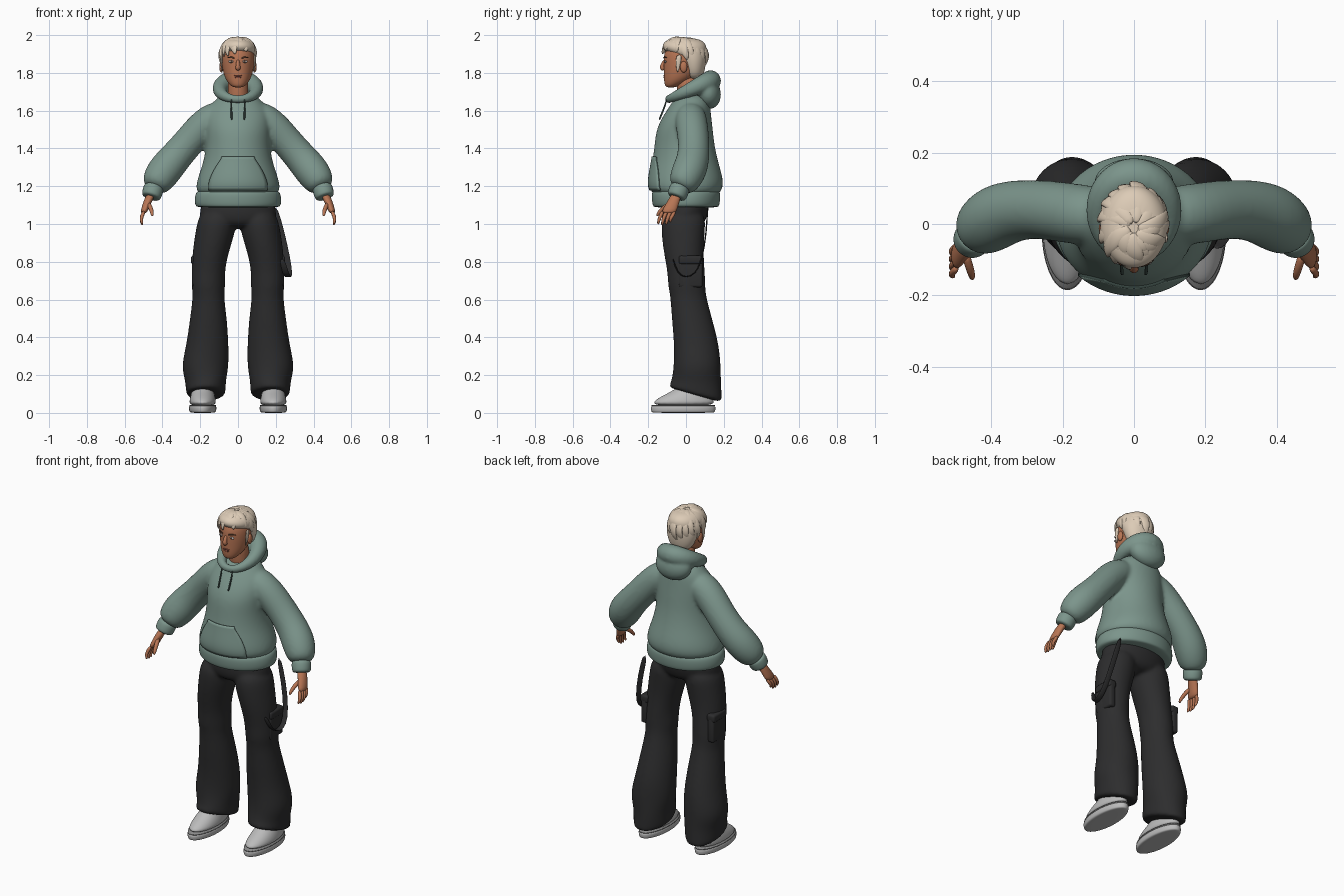
import bpy, bmesh, math, random
from mathutils import Vector, Matrix

random.seed(4)
if "Cube" in bpy.data.objects:
    bpy.data.objects.remove(bpy.data.objects["Cube"])


def material(name, r, g, b):
    m = bpy.data.materials.new(name)
    m.use_nodes = True
    m.diffuse_color = (r, g, b, 1)
    m.node_tree.nodes["Principled BSDF"].inputs["Base Color"].default_value = (r, g, b, 1)
    return m


SAGE = material("sage fabric", .2, .3, .26)
SEAM = material("dark sage seam", .05, .08, .07)
BLACK = material("black fabric", .026, .026, .027)
GREY = material("shoe grey", .5, .5, .5)
SHADE = material("shoe trim grey", .25, .25, .25)
BLOND = material("pale blond hair", .72, .6, .47)
SKIN = material("skin", .48, .18, .09)
LIP = material("lips", .3, .09, .06)
BROWN = material("brow brown", .1, .045, .025)
WHITE = material("eye white", .55, .55, .55)


def skin_rings(bm, rings, closed=False):
    """Join rings of points into a tube with capped ends."""
    vs = [[bm.verts.new(p) for p in ring] for ring in rings]
    n = len(vs[0])
    pairs = list(zip(vs, vs[1:])) + ([(vs[-1], vs[0])] if closed else [])
    for a, b in pairs:
        for i in range(n):
            j = (i + 1) % n
            bm.faces.new((a[i], a[j], b[j], b[i]))
    if not closed:
        bm.faces.new(vs[0])
        bm.faces.new(vs[-1])


def loft(bm, rings, s=1, n=20, fold=0):
    """Level ellipses: x, y, z, half width, half depth, optional tilt."""
    out = []
    for x, y, z, rx, ry, *tilt in rings:
        ring = []
        for i in range(n):
            a = math.tau * i / n
            k = 1 + fold * math.sin(3 * a + z * 45)
            dy = ry * k * math.sin(a)
            ring.append((s * (x + rx * k * math.cos(a)), y + dy, z + dy * (tilt[0] if tilt else 0)))
        out.append(ring)
    skin_rings(bm, out)


def sweep(bm, path, s=1, n=12, flat=1, ref=(1, 0, 0), closed=False):
    """Round or flat section along points of x, y, z, radius."""
    pts = [Vector((s * p[0], p[1], p[2])) for p in path]
    out, last = [], len(pts) - 1
    for i, p in enumerate(pts):
        if closed:
            t = pts[(i + 1) % len(pts)] - pts[i - 1]
        else:
            t = pts[min(i + 1, last)] - pts[max(i - 1, 0)]
        t.normalize()
        u = Vector(ref)
        u = (u - t * u.dot(t)).normalized()
        v = t.cross(u)
        r = path[i][3]
        out.append([p + u * r * math.cos(math.tau * k / n) + v * r * flat * math.sin(math.tau * k / n)
                    for k in range(n)])
    skin_rings(bm, out, closed)


def ball(bm, c, r, turn=0):
    m = Matrix.Translation(c) @ Matrix.Rotation(turn, 4, 'X') @ Matrix.Diagonal((*r, 1))
    bmesh.ops.create_uvsphere(bm, u_segments=20, v_segments=12, radius=1, matrix=m)


def finish(name, bm, mat, sub=1, blend=0):
    """Make the smooth object; blend fuses overlapping volumes."""
    bmesh.ops.recalc_face_normals(bm, faces=bm.faces)
    for f in bm.faces:
        f.smooth = True
    me = bpy.data.meshes.new(name)
    bm.to_mesh(me)
    bm.free()
    me.materials.append(mat)
    ob = bpy.data.objects.new(name, me)
    bpy.context.collection.objects.link(ob)
    if sub:
        ob.modifiers.new("round", 'SUBSURF').levels = sub
        ob.modifiers["round"].render_levels = sub
    if blend:
        m = ob.modifiers.new("fuse", 'REMESH')
        m.mode, m.voxel_size, m.use_smooth_shade = 'VOXEL', blend, True
        m = ob.modifiers.new("soften", 'SMOOTH')
        m.factor, m.iterations = .5, 6
    return ob


def make(name, builder, shape, mat, sub=1, **kw):
    bm = bmesh.new()
    builder(bm, shape, **kw)
    return finish(name, bm, mat, sub)


SIDES = ((1, "left"), (-1, "right"))

# Hoodie body and sleeves fused together
bm = bmesh.new()
loft(bm, [(0, 0, 1.15, .2, .17), (0, 0, 1.175, .222, .188), (0, 0, 1.2, .226, .2),
          (0, 0, 1.25, .214, .197), (0, -.004, 1.33, .184, .176), (0, -.008, 1.42, .17, .16),
          (0, -.008, 1.5, .175, .152), (0, .005, 1.57, .175, .13), (0, .02, 1.62, .155, .11),
          (0, .03, 1.66, .12, .095), (0, .03, 1.69, .08, .07)])
for s, side in SIDES:
    sweep(bm, [(.06, .02, 1.6, .08), (.17, .028, 1.54, .088), (.255, .042, 1.44, .084),
               (.33, .04, 1.355, .087), (.385, .022, 1.29, .095), (.43, -.01, 1.225, .086),
               (.448, -.034, 1.185, .058)], s, n=16)
hoodie = finish("hoodie_body", bm, SAGE, 2, .01)

make("hoodie_hem", loft, [(0, 0, 1.087, .205, .165), (0, 0, 1.092, .23, .178), (0, 0, 1.13, .234, .184),
                          (0, 0, 1.172, .226, .184), (0, 0, 1.18, .2, .165)], SAGE, 2)

# Hood collar with the hood hanging behind
bm = bmesh.new()
ring = []
for i in range(20):
    a = math.tau * i / 20
    c = math.cos(a)
    ring.append((.097 * math.sin(a), .02 - .113 * c, 1.71 - .05 * c, .04 - .018 * c))
sweep(bm, ring, ref=(0, 0, 1), closed=True)
ball(bm, (0, .115, 1.695), (.115, .07, .088), .25)
finish("hood", bm, SAGE, 1, .008)

# Front pocket wrapped onto the hoodie, with a dark rim
bm = bmesh.new()
bmesh.ops.create_grid(bm, x_segments=16, y_segments=12, size=1)
for v in bm.verts:
    t = (v.co.y + 1) / 2
    k = min(1, max(0, (t - .15) / .8))
    v.co = (v.co.x * (.152 - .068 * k ** 1.5), -.4, 1.18 + .175 * t)
pocket = finish("front_pocket", bm, SAGE, 0)
pocket.data.materials.append(SEAM)
m = pocket.modifiers.new("wrap", 'SHRINKWRAP')
m.target, m.wrap_method = hoodie, 'PROJECT'
m.use_project_y = True
m = pocket.modifiers.new("thickness", 'SOLIDIFY')
m.thickness, m.offset, m.material_offset_rim = .016, 0, 1

# Trousers: hips and flared legs fused together
bm = bmesh.new()
loft(bm, [(0, 0, 1.13, .19, .13), (0, -.005, 1.08, .205, .128), (0, -.012, 1.02, .205, .12), (0, -.01, .975, .15, .085)])
for s, side in SIDES:
    loft(bm, [(.105, -.01, 1.08, .1, .118), (.117, -.015, .97, .108, .118), (.145, -.012, .85, .097, .106),
              (.157, 0, .75, .088, .1), (.158, .004, .67, .091, .1), (.156, .01, .62, .082, .095),
              (.157, .03, .5, .099, .108), (.162, .055, .36, .113, .12), (.177, .06, .245, .128, .126),
              (.17, .055, .17, .108, .132), (.172, .05, .105, .106, .143, -.28),
              (.172, .05, .092, .1, .138, -.28)], s, fold=.018)
finish("trousers", bm, BLACK, 2, .01)

for s, side in SIDES:
    # Sleeve cuff
    make(side + "_cuff", sweep, [(.443, -.028, 1.2, .048), (.447, -.033, 1.19, .056), (.458, -.048, 1.15, .054),
                                 (.462, -.053, 1.138, .045)], SAGE, 2, s=s, n=16)

    # Hand with fingers and thumb
    bm = bmesh.new()
    loft(bm, [(.455, -.045, 1.17, .027, .03), (.478, -.066, 1.12, .023, .033), (.493, -.085, 1.08, .021, .04),
              (.5, -.092, 1.055, .016, .039)], s, n=12)
    for i in range(4):
        y, drop = -.122 + .021 * i, (.005, 0, .002, .015)[i]
        sweep(bm, [(.496, y, 1.07, .011), (.51, y - .014, 1.04, .0105), (.513, y - .022, 1.015 + drop, .0095),
                   (.505, y - .026, .992 + drop, .006)], s, n=8)
    sweep(bm, [(.475, -.08, 1.11, .014), (.462, -.12, 1.085, .013), (.455, -.145, 1.06, .011),
               (.453, -.155, 1.04, .006)], s, n=8)
    finish(side + "_hand", bm, SKIN)

    # Cargo pocket and its flap
    for part, z, dz, dx in (("pocket", .74, .15, .04), ("pocket_flap", .81, .045, .052)):
        bm = bmesh.new()
        bmesh.ops.create_cube(bm, size=1, matrix=Matrix.Translation((s * .223, .025, z))
                              @ Matrix.Diagonal((dx, .125, dz, 1)))
        ob = finish(side + "_cargo_" + part, bm, BLACK, 0)
        b = ob.modifiers.new("soft edges", 'BEVEL')
        b.width, b.segments = .012, 3

    # Shoe: sole, upper and laces
    make(side + "_sole", loft, [(.187, -.015, 0, .062, .162), (.187, -.015, .004, .072, .172),
                                (.187, -.015, .034, .075, .175), (.187, -.015, .04, .068, .166)], GREY, 2, s=s)
    make(side + "_sole_seam", loft, [(.187, -.015, .036, .071, .169), (.187, -.014, .043, .071, .168)],
         SHADE, 0, s=s, n=40)
    make(side + "_shoe_upper", loft, [(.187, -.015, .036, .07, .168), (.187, -.01, .065, .071, .16),
                                      (.187, .01, .095, .064, .128), (.186, .045, .13, .054, .09),
                                      (.184, .06, .18, .046, .07), (.184, .06, .2, .04, .06)], GREY, 2, s=s)
    bm = bmesh.new()
    for i in range(4):
        y, z = -.115 + .027 * i, .088 + .014 * i
        sweep(bm, [(.152, y + .022, z - .006, .004), (.187, y, z + .003, .005), (.222, y + .022, z - .006, .004)],
              s, n=8, ref=(0, 0, 1))
    finish(side + "_laces", bm, SHADE)

    # Drawstring
    make(side + "_drawstring", sweep, [(.034, -.1, 1.668, .004), (.036, -.113, 1.62, .005),
                                       (.034, -.134, 1.57, .005), (.033, -.142, 1.55, .006)], SEAM, s=s, n=8)

    # Eye, iris, brow and ear
    for part, c, r, mat in (("eye", (.035, -.109, 1.86), (.015, .006, .007), WHITE),
                            ("iris", (.035, -.1135, 1.86), (.006, .003, .0062), BROWN),
                            ("ear", (.088, -.012, 1.832), (.011, .019, .03), SKIN)):
        make(side + "_" + part, ball, (s * c[0], c[1], c[2]), mat, 0, r=r)
    make(side + "_brow", sweep, [(.015, -.12, 1.878, .004), (.036, -.115, 1.884, .005), (.058, -.099, 1.879, .003)],
         BROWN, s=s, n=8, ref=(0, 0, 1), flat=.7)

# Hanging strap on the left hip
make("hip_strap", sweep, [(.19, .115, 1.1, .017), (.232, .108, .95, .017), (.262, .085, .81, .017),
                          (.272, .05, .735, .017), (.268, 0, .715, .017), (.252, -.045, .735, .017),
                          (.23, -.07, .82, .017)], BLACK, flat=.22)

# Head, neck, nose and lips
bm = bmesh.new()
loft(bm, [(0, -.082, 1.722, .024, .022), (0, -.066, 1.738, .047, .048), (0, -.038, 1.77, .069, .08),
          (0, -.02, 1.81, .081, .099), (0, -.015, 1.85, .087, .105), (0, -.01, 1.9, .089, .109),
          (0, 0, 1.94, .08, .1), (0, 0, 1.97, .055, .07)])
loft(bm, [(0, .02, 1.62, .06, .06), (0, .01, 1.7, .053, .056), (0, .005, 1.8, .055, .06)])
sweep(bm, [(0, -.108, 1.872, .009), (0, -.124, 1.845, .011), (0, -.129, 1.828, .0145), (0, -.115, 1.816, .013)], n=10)
finish("head", bm, SKIN, 2)
make("upper_lip", ball, (0, -.1135, 1.786), LIP, 0, r=(.022, .006, .005))
make("lower_lip", ball, (0, -.1125, 1.777), LIP, 0, r=(.019, .007, .006))

# Hair cap with overlapping locks fanned from the crown
make("hair_cap", loft, [(0, .045, 1.765, .045, .035), (0, .042, 1.795, .076, .055), (0, .038, 1.85, .093, .068),
                        (0, .025, 1.89, .097, .083), (0, -.004, 1.918, .097, .114), (0, -.01, 1.945, .094, .12),
                        (0, -.01, 1.972, .072, .1), (0, -.01, 1.985, .035, .05)], BLOND, 2)
bm = bmesh.new()
for i in range(34):
    a0 = math.tau * i / 17 + random.uniform(-.1, .1)
    grow = 1.0 if i < 17 else .97
    end = math.radians(102 + 32 * math.sin(a0) + random.uniform(-8, 8) - (0 if i < 17 else 22))
    path = []
    for k in range(7):
        t = k / 6
        a, phi = a0 + .45 * t, .1 + (end - .1) * t
        lift = grow + .05 * math.sin(math.pi * t) + (.03 if i % 3 == 0 else 0)
        path.append((.092 * lift * math.sin(phi) * math.cos(a), -.012 + .116 * lift * math.sin(phi) * math.sin(a),
                     1.884 + .098 * lift * math.cos(phi), .004 + .026 * math.sin(math.pi * (.12 + .85 * t))))
    sweep(bm, path, n=8, flat=.45, ref=(-math.sin(a0), math.cos(a0), 0))
for s, side in SIDES:
    sweep(bm, [(.09, -.035, 1.9, .018), (.09, -.042, 1.85, .014), (.083, -.045, 1.8, .004)], s, n=8,
          flat=.4, ref=(0, 1, 0))
finish("hair_locks", bm, BLOND)
